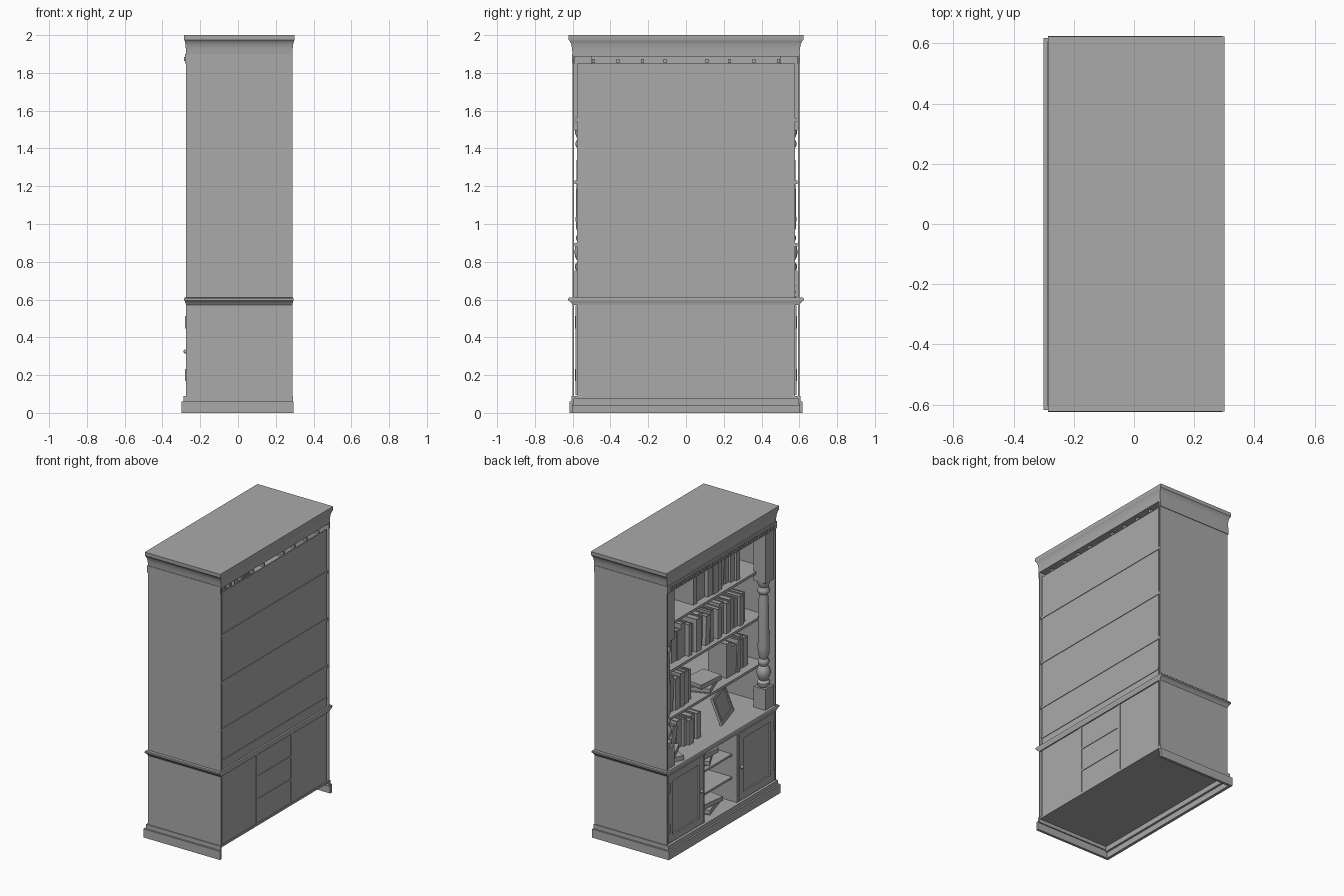
import bpy, bmesh, math, random
from mathutils import Matrix, Vector

random.seed(4)
cube = bpy.data.objects.get("Cube")
if cube:
    bpy.data.objects.remove(cube)

grey = bpy.data.materials.new("grey_wood")
grey.use_nodes = True
colour = (0.4, 0.4, 0.4, 1)
grey.diffuse_color = colour
grey.node_tree.nodes["Principled BSDF"].inputs["Base Color"].default_value = colour

FRONT, BACK, HALF = -0.275, 0.288, 0.6
COUNTER = 0.61


def finish(name, bm, smooth=False):
    bmesh.ops.recalc_face_normals(bm, faces=bm.faces)
    mesh = bpy.data.meshes.new(name)
    bm.to_mesh(mesh)
    bm.free()
    obj = bpy.data.objects.new(name, mesh)
    bpy.context.collection.objects.link(obj)
    mesh.materials.append(grey)
    if smooth:
        bpy.ops.object.select_all(action="DESELECT")
        obj.select_set(True)
        bpy.context.view_layer.objects.active = obj
        bpy.ops.object.shade_smooth_by_angle(angle=math.radians(40))
    return obj


def add_box(bm, x, y, z, matrix=Matrix()):
    """Box from (low, high) ranges."""
    lo, hi = Vector((x[0], y[0], z[0])), Vector((x[1], y[1], z[1]))
    m = matrix @ Matrix.Translation((lo + hi) / 2) @ Matrix.Diagonal((*(hi - lo), 1))
    bmesh.ops.create_cube(bm, size=1, matrix=m)


def box(name, x, y, z):
    bm = bmesh.new()
    add_box(bm, x, y, z)
    return finish(name, bm)


def moulding(name, profile, back_share=1.0):
    """Solid stack of rectangles: profile gives (front out, side out, height)."""
    bm = bmesh.new()
    rings = []
    for fx, sy, z in profile:
        x0, x1, y = FRONT - fx, BACK + fx * back_share, HALF + sy
        rings.append([bm.verts.new(p) for p in ((x0, -y, z), (x1, -y, z), (x1, y, z), (x0, y, z))])
    for a, b in zip(rings, rings[1:]):
        for i in range(4):
            j = (i + 1) % 4
            bm.faces.new((a[i], a[j], b[j], b[i]))
    bm.faces.new(rings[0])
    bm.faces.new(rings[-1])
    return finish(name, bm, True)


def lathe(name, centre, profile, steps=24):
    bm = bmesh.new()
    rings = []
    for r, z in profile:
        rings.append([bm.verts.new((centre[0] + r * math.cos(math.tau * i / steps),
                                    centre[1] + r * math.sin(math.tau * i / steps), z)) for i in range(steps)])
    for a, b in zip(rings, rings[1:]):
        for i in range(steps):
            j = (i + 1) % steps
            bm.faces.new((a[i], a[j], b[j], b[i]))
    bm.faces.new(rings[0])
    bm.faces.new(rings[-1])
    return finish(name, bm, True)


# Carcass
for side, s in (("left", 1), ("right", -1)):
    box("side_panel_" + side, (FRONT, BACK), sorted((s * 0.585, s * HALF)) if s < 0 else (0.592, HALF), (0.05, 1.9)) \
        if s > 0 else box("side_panel_" + side, (FRONT, BACK), (-HALF, -0.592), (0.05, 1.9))
    box("plinth_side_" + side, (-0.3, 0.293), sorted((s * 0.6, s * 0.618)), (0, 0.06))
    box("plinth_cap_" + side, (-0.285, 0.29), sorted((s * 0.598, s * 0.606)), (0.06, 0.09))
    box("cornice_apron_" + side, (-0.278, BACK), sorted((s * 0.598, s * 0.604)), (1.85, 1.9))
box("plinth_front", (-0.3, -0.28), (-0.618, 0.618), (0, 0.06))
box("plinth_cap_front", (-0.288, -0.265), (-0.606, 0.606), (0.04, 0.09))
box("floor_panel", (FRONT, 0.285), (-0.592, 0.592), (0.075, 0.09))
box("back_panel", (0.272, 0.28), (-0.578, 0.578), (0.09, 1.85))

# Mouldings
moulding("cornice", [(0, 0, 1.888), (0.001, 0.003, 1.925), (0.003, 0.007, 1.95), (0.007, 0.015, 1.968),
                     (0.01, 0.022, 1.975), (0.01, 0.023, 2.0)], 1.2)
moulding("counter", [(0, 0, 0.572), (0.002, 0.006, 0.58), (0.006, 0.014, 0.59),
                     (0.01, 0.024, 0.596), (0.01, 0.024, 0.606), (0.007, 0.02, COUNTER)], 0.6)
box("cornice_apron_front", (-0.28, -0.262), (-0.604, 0.604), (1.85, 1.9))

# Small blocks under the cornice, front and back
bm = bmesh.new()
for i in range(32):
    y = -0.56 + i * 1.12 / 31
    add_box(bm, (-0.286, -0.279), (y - 0.009, y + 0.009), (1.862, 1.884))
finish("dentil_row", bm)
bm = bmesh.new()
for y in (0.11, 0.23, 0.36, 0.49):
    for s in (-1, 1):
        add_box(bm, (0.255, 0.282), (s * y - 0.008, s * y + 0.008), (1.852, 1.874))
finish("back_pegs", bm)

# Shelves
for i, z in enumerate((0.9, 1.23, 1.56)):
    box("shelf_%d" % (i + 1), (-0.19, 0.284), (-0.59, 0.59), (z - 0.018, z))
for z in (0.26, 0.42):
    box("cabinet_shelf", (-0.23, 0.284), (-0.19, 0.19), (z - 0.014, z))
box("back_rail", (0.26, 0.284), (-0.578, 0.578), (0.66, 0.68))

# Columns, doors and dividers
turning = [(0.03, 0.75), (0.042, 0.765), (0.042, 0.785), (0.028, 0.80), (0.04, 0.825), (0.046, 0.85), (0.04, 0.88),
           (0.027, 0.90), (0.036, 0.92), (0.036, 0.935), (0.026, 0.95), (0.036, 0.98), (0.038, 1.02),
           (0.032, 1.36), (0.028, 1.40), (0.04, 1.415), (0.04, 1.43), (0.029, 1.45), (0.042, 1.48), (0.042, 1.5)]
for side, s in (("left", 1), ("right", -1)):
    cx, cy, w = -0.218, s * 0.546, 0.045
    lathe("column_shaft_" + side, (cx, cy), turning)
    for part, z in (("base", (COUNTER, 0.755)), ("head", (1.495, 1.888))):
        box("column_%s_%s" % (part, side), (cx - w, cx + w), (cy - w, cy + w), z)

    box("divider_" + side, (FRONT + 0.005, 0.284), sorted((s * 0.18, s * 0.2)), (0.09, 0.575))

    # Framed door with recessed panel
    inner, outer, low, high = 0.2, 0.585, 0.095, 0.568
    bm = bmesh.new()
    for y, z in (((inner, inner + 0.045), (low, high)), ((outer - 0.045, outer), (low, high)),
                 ((inner + 0.045, outer - 0.045), (low, low + 0.05)),
                 ((inner + 0.045, outer - 0.045), (high - 0.05, high))):
        add_box(bm, (FRONT, FRONT + 0.025), sorted((s * y[0], s * y[1])), z)
    add_box(bm, (FRONT + 0.01, FRONT + 0.02), sorted((s * 0.24, s * 0.545)), (0.14, 0.525))
    finish("door_" + side, bm)
    for z in (0.2, 0.48):
        box("hinge_" + side, (-0.281, FRONT), sorted((s * 0.572, s * 0.588)), (z - 0.032, z + 0.032))
    bm = bmesh.new()
    bmesh.ops.create_uvsphere(bm, u_segments=12, v_segments=8, radius=0.012,
                              matrix=Matrix.Translation((-0.276, s * 0.222, 0.325)))
    finish("door_knob_" + side, bm, True)


def add_book(bm, depth, thick, height, matrix):
    """Upright book: spine towards the front, two covers, page block."""
    c = 0.005
    add_box(bm, (0, c), (0, thick), (0, height), matrix)
    for y in (0, thick - c):
        add_box(bm, (c, depth), (y, y + c), (0, height), matrix)
    add_box(bm, (c, depth - 0.006), (c, thick - c), (0.006, height - 0.006), matrix)


def book_row(name, y, end, z, tallest, lean=0.0):
    """Books from y down to end, the outermost leaning on the rest."""
    bm = bmesh.new()
    first = True
    while y > end:
        thick = random.uniform(0.03, 0.055)
        height = tallest * random.uniform(0.82, 1)
        angle = lean if first else random.choice((0, 0, 0.06))
        y -= thick + 0.003 + math.sin(angle) * height * (0.85 if first else 0.4)
        m = Matrix.Translation((random.uniform(-0.17, -0.13), y + math.sin(angle) * height, z)) \
            @ Matrix.Rotation(angle, 4, "X")
        add_book(bm, random.uniform(0.14, 0.18), thick, height, m)
        first = False
    finish(name, bm)


def book_pile(name, x, y, z, count):
    bm = bmesh.new()
    for i in range(count):
        m = Matrix.Translation((x, y, z + i * 0.034)) @ Matrix.Rotation(random.uniform(-0.5, 0.5), 4, "Z") \
            @ Matrix.Rotation(math.pi / 2, 4, "X") @ Matrix.Translation((-0.08, 0, -0.1))
        add_book(bm, 0.15, 0.032, 0.2, m)
    finish(name, bm)


# Shelf contents
book_row("books_top", 0.14, -0.34, 1.56, 0.23)
book_row("books_upper", 0.46, -0.42, 1.23, 0.24, 0.35)
book_row("books_middle_left", 0.48, 0.14, 0.9, 0.24, 0.25)
book_row("books_middle_right", -0.24, -0.46, 0.9, 0.24)
book_row("books_counter", 0.38, 0.06, COUNTER, 0.2, 0.2)
book_pile("pile_middle", -0.08, -0.06, 0.9, 2)
book_pile("pile_counter", -0.15, 0.46, COUNTER, 2)
book_pile("pile_cabinet_low", -0.13, 0.0, 0.09, 2)
book_pile("pile_cabinet_high", -0.1, 0.0, 0.42, 2)

# Leaning picture frame
bm = bmesh.new()
m = Matrix.Translation((-0.13, -0.27, COUNTER)) @ Matrix.Rotation(0.3, 4, "Z") @ Matrix.Rotation(0.35, 4, "Y")
for s in (-1, 1):
    add_box(bm, (-0.008, 0.008), sorted((s * 0.1, s * 0.125)), (0, 0.19), m)
for z in (0, 0.165):
    add_box(bm, (-0.008, 0.008), (-0.1, 0.1), (z, z + 0.025), m)
add_box(bm, (0, 0.006), (-0.1, 0.1), (0.025, 0.165), m)
finish("picture_frame", bm)
